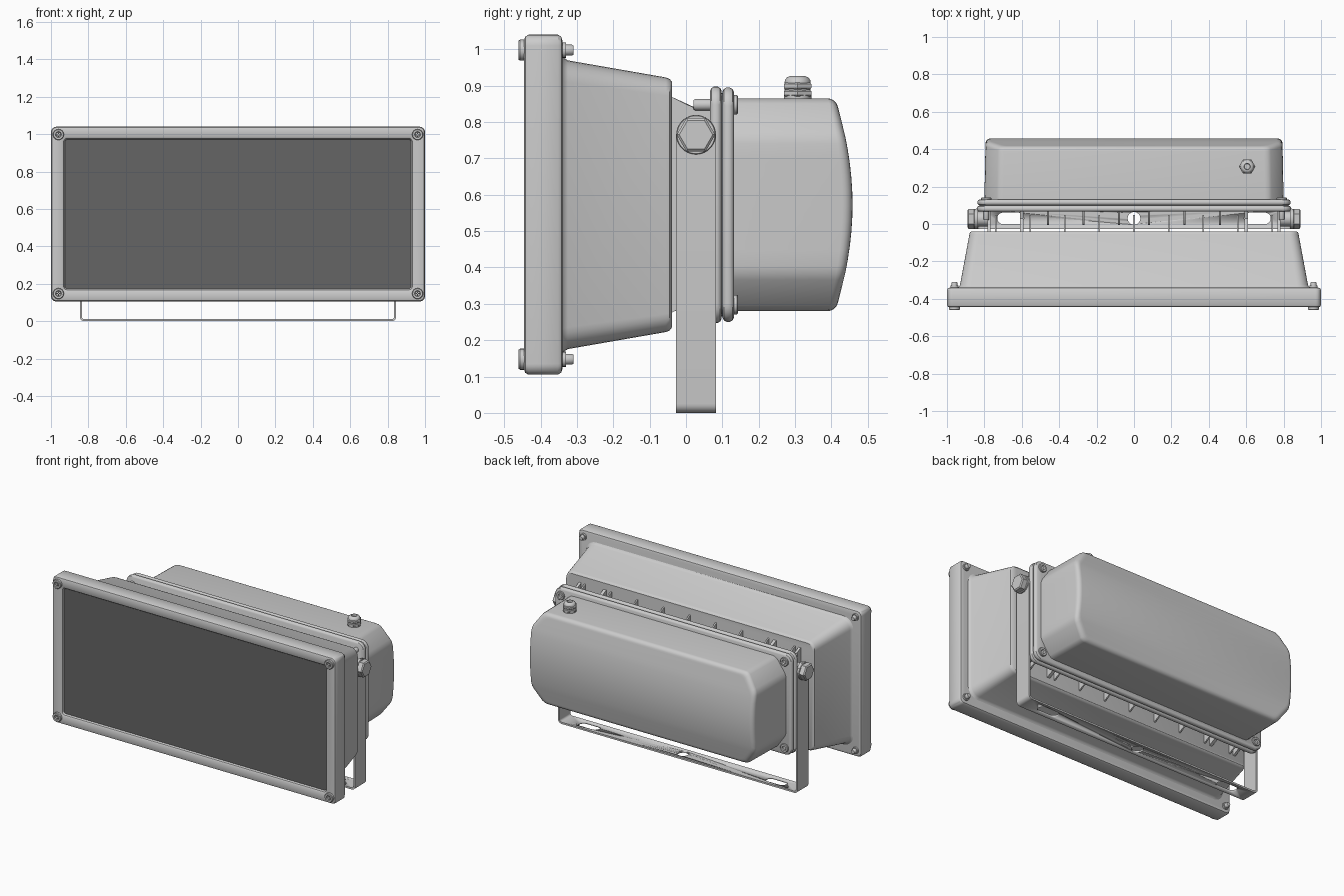
import bpy, bmesh, math
from mathutils import Vector

if "Cube" in bpy.data.objects:
    bpy.data.objects.remove(bpy.data.objects["Cube"])

C = 0.5725  # height of the lamp's horizontal mid-line


def finish(name, bm, angle=35):
    bmesh.ops.remove_doubles(bm, verts=bm.verts, dist=1e-5)
    bmesh.ops.recalc_face_normals(bm, faces=bm.faces)
    me = bpy.data.meshes.new(name)
    bm.to_mesh(me)
    bm.free()
    ob = bpy.data.objects.new(name, me)
    bpy.context.collection.objects.link(ob)
    bpy.ops.object.select_all(action='DESELECT')
    ob.select_set(True)
    bpy.context.view_layer.objects.active = ob
    bpy.ops.object.shade_smooth_by_angle(angle=math.radians(angle))
    return ob


def bridge(bm, rings):
    for a, b in zip(rings, rings[1:]):
        n = len(a)
        for i in range(n):
            bm.faces.new((a[i], a[(i + 1) % n], b[(i + 1) % n], b[i]))


def loft(name, sections, seg=6):
    """Rounded rectangles (y, half width, half height, corner radius) joined along y."""
    bm = bmesh.new()
    rings = []
    for y, hx, hz, r in sections:
        ring = []
        for k, (sx, sz) in enumerate(((1, 1), (-1, 1), (-1, -1), (1, -1))):
            for i in range(seg + 1):
                a = math.pi / 2 * (k + i / seg)
                ring.append(bm.verts.new((sx * (hx - r) + r * math.cos(a), y,
                                          C + sz * (hz - r) + r * math.sin(a))))
        rings.append(ring)
    bridge(bm, rings)
    bm.faces.new(rings[0])
    bm.faces.new(rings[-1])
    return finish(name, bm)


def lathe(name, profile, origin, axis, n=24, turn=0.0):
    """Turn (radius, height) points around an axis; n=6 gives a hexagon."""
    bm = bmesh.new()
    q = Vector((0, 0, 1)).rotation_difference(Vector(axis))
    rings = []
    for r, h in profile:
        rings.append([bm.verts.new(Vector(origin) + q @ Vector((
            r * math.cos(turn + math.tau * i / n), r * math.sin(turn + math.tau * i / n), h)))
            for i in range(n)])
    bridge(bm, rings)
    bm.faces.new(rings[0])
    bm.faces.new(rings[-1])
    return finish(name, bm)


def prism(name, pts, direction, angle=35):
    """Extrude a flat outline of 3D points."""
    bm = bmesh.new()
    f = bm.faces.new([bm.verts.new(p) for p in pts])
    new = bmesh.ops.extrude_face_region(bm, geom=[f])['geom']
    bmesh.ops.translate(bm, vec=direction, verts=[v for v in new if isinstance(v, bmesh.types.BMVert)])
    return finish(name, bm, angle)


# Front frame with a recessed opening
loft("front_frame", [
    (-.340, .985, .4525, .02), (-.343, .994, .4615, .025), (-.352, 1, .4675, .03),
    (-.433, 1, .4675, .03), (-.442, .995, .4625, .025), (-.445, .987, .4545, .02),
    (-.445, .940, .413, .02), (-.440, .932, .405, .018), (-.425, .926, .399, .015)])

# Dark glass pane
glass = loft("glass_pane", [(-.424, .926, .399, .015), (-.431, .926, .399, .015)])
mat = bpy.data.materials.new("dark_glass")
mat.diffuse_color = (.13, .13, .13, 1)
mat.use_nodes = True
mat.node_tree.nodes["Principled BSDF"].inputs["Base Color"].default_value = mat.diffuse_color
glass.data.materials.append(mat)

# Tapered reflector housing
loft("reflector_housing", [
    (-.342, .945, .413, .07), (-.336, .936, .404, .065), (-.325, .930, .397, .06),
    (-.055, .880, .350, .05), (-.045, .877, .346, .048), (-.039, .868, .338, .04)])

# Two flanges that close the rear box
for name, y0, y1, g in (("front_flange", .066, .098, 0), ("rear_flange", .100, .132, .003)):
    loft(name, [(y0, .828 - g, .313 - g, .04), (y0 + .004, .836 - g, .321 - g, .045),
                (y0 + .011, .840 - g, .325 - g, .05), (y1 - .011, .840 - g, .325 - g, .05),
                (y1 - .004, .836 - g, .321 - g, .045), (y1, .828 - g, .313 - g, .04)])
loft("flange_gasket", [(.09, .822, .307, .04), (.108, .822, .307, .04)])

# Rear box: chamfered outline, back wall bowed between top and bottom
half = [(.70, .2925), (.72, .2895), (.737, .278), (.787, .207), (.796, .19),
        (.80, .168), (.80, .125), (.80, .08), (.80, .04), (.80, 0)]
outline = half + [(x, -z) for x, z in half[-2::-1]]
bm = bmesh.new()
rings = []
R = .028
steps = [(.12, 0, 0)] + [(.418 - R + R * math.sin(a), R * (1 - math.cos(a)), 1)
                         for a in [math.pi / 2 * i / 5 for i in range(6)]]
for y, d, bow in steps:
    side = []
    for x, z in outline:
        t = z / .2925
        side.append((x - d - .006 * bow, y + bow * .04 * (1 - t * t), z * (1 - d / .2925)))
    rings.append([bm.verts.new((x, y, C + z)) for x, y, z in side]
                 + [bm.verts.new((-x, y, C + z)) for x, y, z in reversed(side)])
bridge(bm, rings)
n = len(outline)
for ring in (rings[0], rings[-1]):
    for i in range(n - 1):
        bm.faces.new((ring[i], ring[i + 1], ring[2 * n - 2 - i], ring[2 * n - 1 - i]))
finish("rear_box", bm, 40)


# Cooling fins in the gap, alternately on the housing and on the flange
def fin(name, x, w, pts):
    both = pts + [(y, -z) for y, z in reversed(pts)]
    prism(name, [(x - w / 2, y, C + z) for y, z in both], (w, 0, 0))


for i in range(-4, 5):
    fin("housing_fin", i * .185, .009, [(-.042, .298), (.035, .262), (.047, .25)])
for s in (-1, 1):
    for x in (.08, .27, .46):
        fin("flange_fin", s * x, .010, [(-.005, .245), (.005, .258), (.07, .285)])
    fin("joining_web", s * .6, .020, [(-.042, .298), (.03, .265), (.07, .275)])
    fin("end_web", s * .775, .016, [(-.042, .298), (.025, .265), (.07, .265)])

# U-shaped mounting bracket with slots
T, W, B = .011, .846, .025


def bend(w, z0, r):
    right = [(w - r + r * math.sin(a), z0 + r - r * math.cos(a))
             for a in [math.pi / 2 * i / 6 for i in range(7)]] + [(w, .765)]
    return [(-x, z) for x, z in reversed(right)] + right


path = bend(W, 0, B) + bend(W - T, T, B - T)[::-1]
bracket = prism("mounting_bracket", [(x, -.027, z) for x, z in path], (0, .109, 0))
cutters = [lathe("slot_cutter", [(.034, -.05), (.034, .05)], (0, .03, 0), (0, 0, 1), 32)]
for s in (-1, 1):
    pts = []
    for k in (1, -1):
        for i in range(13):
            a = -math.pi / 2 + math.pi * i / 12
            pts.append((s * .66 + k * (.04 + .031 * math.cos(a)), .03 + k * .031 * math.sin(a), -.05))
    cutters.append(prism("slot_cutter", pts, (0, 0, .1)))
for c in cutters:
    m = bracket.modifiers.new("slot", 'BOOLEAN')
    m.operation, m.object, m.solver = 'DIFFERENCE', c, 'EXACT'
baked = bpy.data.meshes.new_from_object(bracket.evaluated_get(bpy.context.evaluated_depsgraph_get()))
bracket.modifiers.clear()
bracket.data = baked
for c in cutters:
    bpy.data.objects.remove(c)

for s in (-1, 1):
    ax = (s, 0, 0)
    # Rounded bracket ends, pivot bosses, washers and hex bolts
    lathe("bracket_end", [(.0545, 0), (.0545, T)], (s * (W - T), .0275, .765), ax, 40)
    lathe("pivot_boss", [(.04, 0), (.04, .065)], (s * .77, .0275, .765), ax)
    lathe("pivot_washer", [(.054, 0), (.054, .007), (.052, .009)], (s * W, .0275, .765), ax, 40)
    lathe("pivot_bolt", [(.053, 0), (.053, .03), (.046, .036)], (s * .854, .0275, .765), ax, 6, math.pi / 6)
    for t in (-1, 1):
        # Frame corner screws with sockets, and their studs behind
        x, z = s * .96, C + t * .425
        lathe("frame_screw", [(.029, 0), (.029, .012), (.026, .016), (.016, .016), (.013, .006)],
              (x, -.4445, z), (0, -1, 0))
        for d in ((.012, .0035), (.0035, .012)):
            prism("screw_cross", [(x - d[0], -.459, z - d[1]), (x + d[0], -.459, z - d[1]),
                                  (x + d[0], -.459, z + d[1]), (x - d[0], -.459, z + d[1])], (0, .01, 0))
        lathe("frame_stud", [(.021, 0), (.021, .011), (.015, .011), (.015, .027), (.012, .032)],
              (x, -.341, z), (0, 1, 0), 16)
        # Flange screws
        x, z = s * .79, C + t * .275
        lathe("flange_screw", [(.027, 0), (.027, .009), (.024, .012), (.014, .012), (.011, .004)],
              (x, .131, z), (0, 1, 0))
        lathe("flange_stud", [(.016, 0), (.016, .041), (.013, .046)], (x, .067, z), (0, -1, 0), 16)

# Cable gland on top of the rear box
g = (.605, .307, .862)
up = (0, 0, 1)
lathe("gland_base", [(.038, 0), (.038, .012)], g, up, 32)
lathe("gland_nut", [(.040, .008), (.044, .012), (.044, .022), (.040, .026)], g, up, 6)
lathe("gland_collar", [(.036, .024), (.036, .03)], g, up, 32)
lathe("gland_cap_nut", [(.040, .028), (.044, .032), (.044, .042), (.038, .047)], g, up, 6)
lathe("gland_dome", [(.036, .045), (.035, .053), (.030, .060), (.022, .064), (.017, .064), (.015, .052)],
      g, up, 32)
